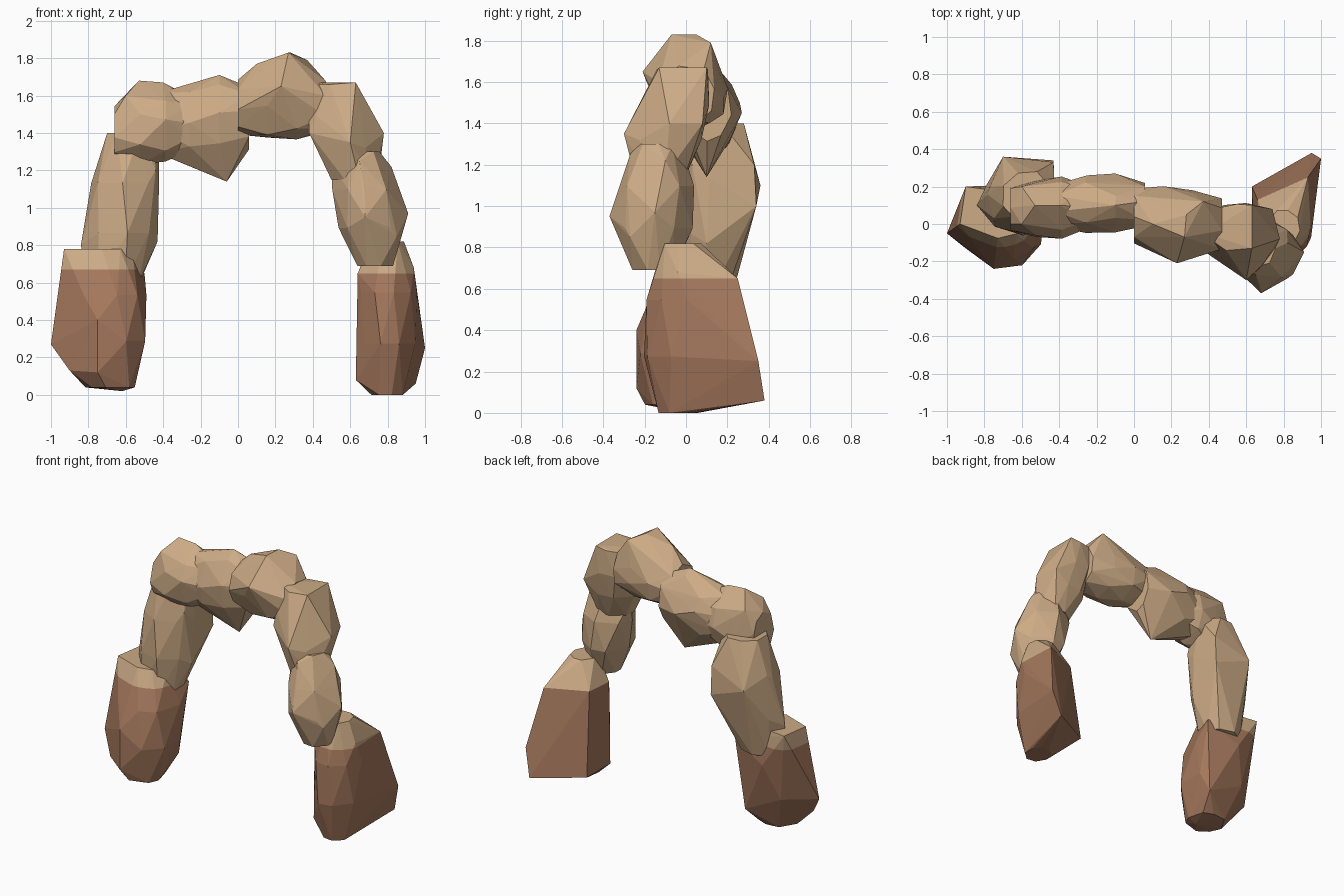
import bpy
import bmesh
import math
import random
from mathutils import Vector

random.seed(4)

cube = bpy.data.objects.get("Cube")
if cube:
    bpy.data.objects.remove(cube, do_unlink=True)


def make_material(name, colour):
    mat = bpy.data.materials.new(name)
    mat.use_nodes = True
    mat.diffuse_color = (*colour, 1)
    shader = mat.node_tree.nodes["Principled BSDF"]
    shader.inputs["Base Color"].default_value = (*colour, 1)
    return mat


sandstone = make_material("sandstone", (0.61, 0.41, 0.24))
red_rock = make_material("red_rock", (0.38, 0.19, 0.11))


def ring_points(axis, centre, radii, sides):
    """Uneven ring: level when the axis is 'z', upright across x when it is 'x'."""
    turn = random.uniform(0, math.tau)
    points = []
    for i in range(sides):
        angle = turn + math.tau * (i + random.uniform(-0.2, 0.2)) / sides
        a = radii[0] * math.cos(angle) * random.uniform(1, 1.1)
        b = radii[1] * math.sin(angle) * random.uniform(1, 1.1)
        offset = Vector((a, b, 0)) if axis == "z" else Vector((0, a, b))
        points.append(centre + offset)
    return points


def rock(name, axis, start, end, radii, corners=(), taper=0.7, rings=4, sides=8):
    """Faceted boulder: the hull of a barrel of uneven rings plus a few sharp corners."""
    bm = bmesh.new()
    start, end = Vector(start), Vector(end)
    for i in range(rings):
        along = i / (rings - 1)
        # Rings swell quickly from the tapered ends to the full middle
        swell = taper + (1 - taper) * math.sqrt(math.sin(math.pi * along) + 1e-6)
        ring_radii = [radius * swell for radius in radii]
        for point in ring_points(axis, start.lerp(end, along), ring_radii, sides):
            bm.verts.new(point)
    for corner in corners:
        bm.verts.new(corner)
    hull = bmesh.ops.convex_hull(bm, input=bm.verts[:])
    inside = {item for item in hull["geom_interior"] + hull["geom_unused"]
              if isinstance(item, bmesh.types.BMVert)}
    bmesh.ops.delete(bm, geom=list(inside), context="VERTS")
    bmesh.ops.recalc_face_normals(bm, faces=bm.faces[:])
    mesh = bpy.data.meshes.new(name)
    bm.to_mesh(mesh)
    bm.free()
    mesh.materials.append(sandstone)
    obj = bpy.data.objects.new(name, mesh)
    bpy.context.collection.objects.link(obj)
    return obj


def stain_base(obj, height):
    """Cut a boulder level and colour everything below the cut red."""
    mesh = obj.data
    mesh.materials.append(red_rock)
    bm = bmesh.new()
    bm.from_mesh(mesh)
    bmesh.ops.bisect_plane(bm, geom=bm.verts[:] + bm.edges[:] + bm.faces[:],
                           plane_co=(0, 0, height), plane_no=(0, 0, 1))
    for face in bm.faces:
        face.material_index = int(face.calc_center_median().z < height)
    bm.to_mesh(mesh)
    bm.free()


# Right leg, bottom to top
right_foot = rock("right_foot", "z", (-0.68, -0.07, 0.04), (-0.7, 0.05, 0.78), (0.21, 0.2),
                  taper=0.6,
                  corners=[(-1, -0.05, 0.27), (-0.93, 0, 0.78), (-0.9, 0.2, 0.78),
                           (-0.5, 0.17, 0.65), (-0.55, 0.13, 0.15), (-0.9, -0.13, 0.13),
                           (-0.75, -0.24, 0.4), (-0.75, -0.24, 0.12), (-0.62, -0.1, 0.02)])
stain_base(right_foot, height=0.67)

rock("right_leg_middle", "z", (-0.66, 0.1, 0.6), (-0.57, 0.15, 1.4), (0.18, 0.17),
     taper=0.75,
     corners=[(-0.43, 0.34, 1), (-0.43, 0.33, 1.2), (-0.77, 0.2, 1.17), (-0.44, 0.03, 1.2),
              (-0.43, 0.1, 0.82), (-0.7, 0.36, 1.1), (-0.84, 0.1, 0.8)])

rock("right_shoulder", "x", (-0.66, 0.08, 1.4), (-0.25, 0.09, 1.45), (0.16, 0.19),
     corners=[(-0.53, 0.1, 1.68), (-0.4, 0.1, 1.67), (-0.6, 0, 1.6), (-0.6, 0.2, 1.58),
              (-0.66, 0.05, 1.28)])

# Span across the top
rock("span_middle", "x", (-0.42, 0.1, 1.45), (0.06, 0.1, 1.48), (0.14, 0.2),
     taper=0.8,
     corners=[(-0.06, 0.1, 1.14), (-0.1, 0.1, 1.71), (-0.1, 0.27, 1.45), (-0.25, 0.26, 1.5)])

rock("span_peak", "x", (0, 0.04, 1.54), (0.47, 0, 1.54), (0.17, 0.17),
     taper=0.8,
     corners=[(0.27, -0.07, 1.83), (0.28, 0.05, 1.83), (0.37, 0.12, 1.79),
              (0.23, -0.21, 1.65), (0.1, 0, 1.77)])

# Left leg, top to bottom
rock("left_shoulder", "z", (0.62, -0.12, 1.15), (0.52, -0.02, 1.66), (0.16, 0.16),
     taper=0.75,
     corners=[(0.78, -0.08, 1.4), (0.6, -0.3, 1.35), (0.38, -0.05, 1.67), (0.63, 0.1, 1.67),
              (0.63, -0.13, 1.67), (0.38, -0.15, 1.4), (0.74, 0.08, 1.4)])

rock("left_leg_middle", "z", (0.73, -0.16, 0.69), (0.66, -0.13, 1.3), (0.17, 0.18),
     taper=0.55,
     corners=[(0.91, -0.15, 0.97), (0.68, -0.37, 0.95), (0.82, -0.1, 1.22), (0.5, -0.1, 1.24),
              (0.65, -0.27, 1.25), (0.85, -0.27, 0.85), (0.7, 0.02, 1)])

left_foot = rock("left_foot", "z", (0.8, -0.04, 0), (0.8, -0.02, 0.82), (0.15, 0.17), taper=0.55,
                 corners=[(0.95, 0.38, 0.06), (1, 0.35, 0.25), (0.63, 0.2, 0.08),
                          (0.93, 0.25, 0.65), (0.66, 0.13, 0.65), (0.94, -0.04, 0.68),
                          (0.64, -0.06, 0.65), (0.63, -0.06, 0.08)])
stain_base(left_foot, height=0.65)
